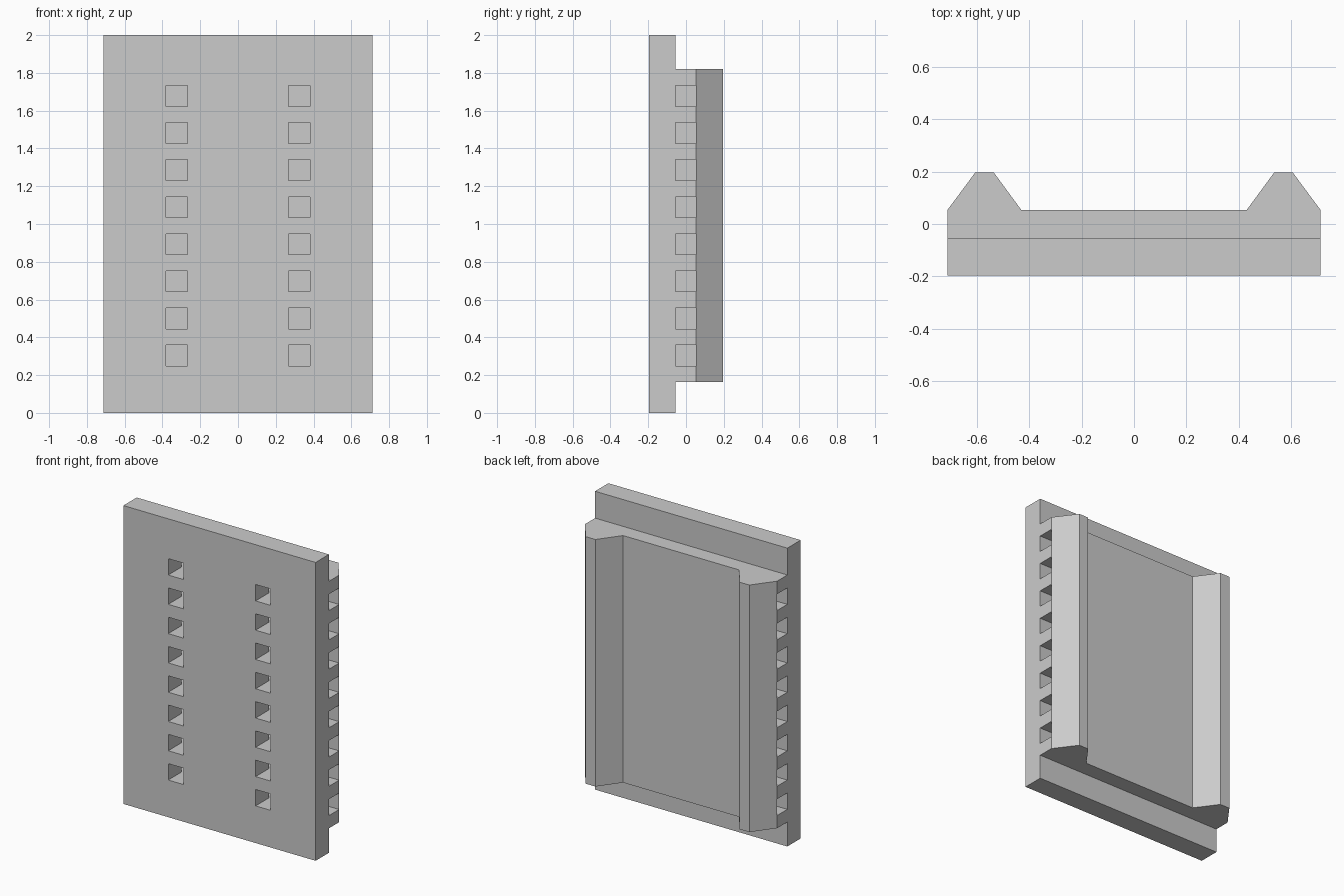
import bpy
import bmesh
from mathutils import Matrix, Vector

cube = bpy.data.objects.get("Cube")
if cube:
    bpy.data.objects.remove(cube, do_unlink=True)

HALF_W, HEIGHT = 0.713, 2.0
FRONT, PLATE_BACK, CORE_BACK, RAIL_BACK = -0.196, -0.055, 0.053, 0.196
CORE_LOW, CORE_HIGH = 0.164, 1.82
SLOTS, SLOT_H, FIRST_SLOT, PITCH = 8, 0.11, 0.304, 0.1963
SPINE, HOLE_IN, HOLE_OUT = 0.067, 0.268, 0.38

grey = bpy.data.materials.new("light grey")
grey.use_nodes = True
colour = (0.6, 0.6, 0.6, 1)
grey.diffuse_color = colour
grey.node_tree.nodes["Principled BSDF"].inputs["Base Color"].default_value = colour


def make_object(name, bm):
    bmesh.ops.recalc_face_normals(bm, faces=bm.faces[:])
    mesh = bpy.data.meshes.new(name)
    bm.to_mesh(mesh)
    bm.free()
    mesh.materials.append(grey)
    obj = bpy.data.objects.new(name, mesh)
    bpy.context.collection.objects.link(obj)
    return obj


def add_box(bm, low, high):
    low, high = Vector(low), Vector(high)
    size = Matrix.Diagonal((high - low).to_4d())
    size[3][3] = 1
    bmesh.ops.create_cube(bm, size=1, matrix=Matrix.Translation((low + high) / 2) @ size)


def cut(target, name, boxes):
    bm = bmesh.new()
    for low, high in boxes:
        add_box(bm, low, high)
    cutter = make_object(name, bm)
    cutter.hide_render = True
    mod = target.modifiers.new(name, "BOOLEAN")
    mod.operation, mod.solver, mod.object = "DIFFERENCE", "EXACT", cutter
    bpy.context.view_layer.objects.active = target
    bpy.ops.object.modifier_apply(modifier=mod.name)
    bpy.data.objects.remove(cutter, do_unlink=True)


def paired_boxes(x_in, x_out, y_low, y_high):
    # One box on each side for every slot level
    boxes = []
    for i in range(SLOTS):
        z = FIRST_SLOT + i * PITCH
        for x0, x1 in ((x_in, x_out), (-x_out, -x_in)):
            boxes.append(((x0, y_low, z - SLOT_H / 2), (x1, y_high, z + SLOT_H / 2)))
    return boxes


# Plate, core and two tapered rails as one extruded plan profile
half = [(HALF_W, FRONT), (HALF_W, CORE_BACK), (0.607, RAIL_BACK),
        (0.535, RAIL_BACK), (0.43, CORE_BACK)]
outline = half + [(-x, y) for x, y in reversed(half)]
bm = bmesh.new()
base = bm.faces.new([bm.verts.new((x, y, 0)) for x, y in outline])
top = bmesh.ops.extrude_face_region(bm, geom=[base])["geom"]
bmesh.ops.translate(bm, vec=(0, 0, HEIGHT),
                    verts=[v for v in top if isinstance(v, bmesh.types.BMVert)])
panel = make_object("slotted_panel", bm)

# Steps leaving only the front plate at top and bottom
cut(panel, "end_steps", [((-1, PLATE_BACK, -1), (1, 1, CORE_LOW)),
                         ((-1, PLATE_BACK, CORE_HIGH), (1, 1, HEIGHT + 1))])
# Slots from the central spine out through the sides, under the rails
# The part behind the core stays, so each slot is open only between the rails
cut(panel, "side_slots", paired_boxes(SPINE, 1, PLATE_BACK, CORE_BACK))
# Square holes through the front plate
cut(panel, "front_holes", paired_boxes(HOLE_IN, HOLE_OUT, -1, 0))
